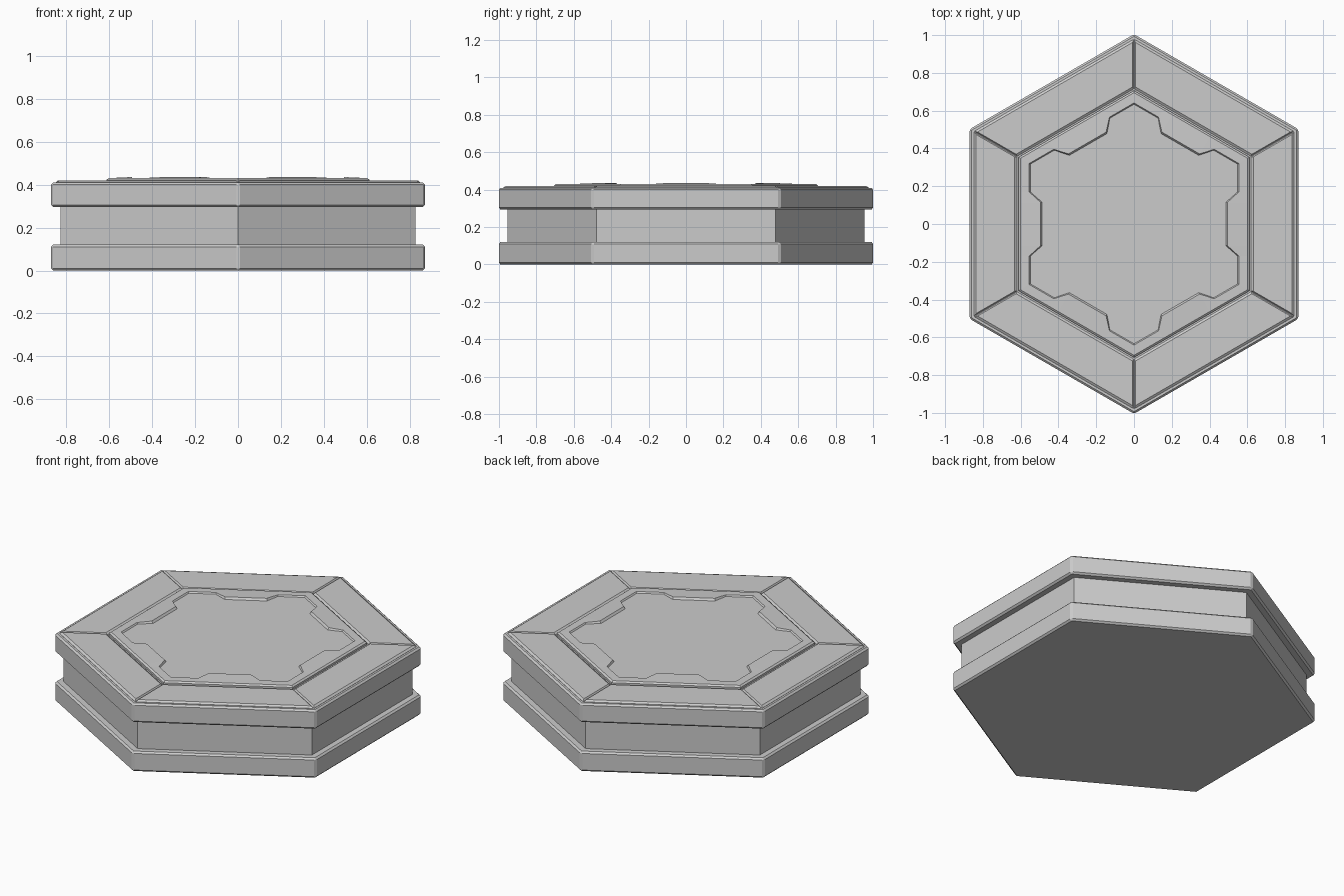
import bpy
import bmesh
import math
from mathutils import Matrix

cube = bpy.data.objects.get("Cube")
if cube:
    bpy.data.objects.remove(cube, do_unlink=True)

TAN = math.tan(math.pi / 6)
COS = math.cos(math.pi / 6)

grey = bpy.data.materials.new("plain_grey")
grey.use_nodes = True
grey.diffuse_color = (0.6, 0.6, 0.6, 1)
grey.node_tree.nodes["Principled BSDF"].inputs["Base Color"].default_value = (0.6, 0.6, 0.6, 1)


def loft(name, rings, cap_start=True, cap_end=True):
    """Skin a stack of equal-length closed rings, bottom first."""
    bm = bmesh.new()
    loops = [[bm.verts.new(p) for p in ring] for ring in rings]
    for low, high in zip(loops, loops[1:]):
        n = len(low)
        for i in range(n):
            j = (i + 1) % n
            bm.faces.new((low[i], low[j], high[j], high[i]))
    if cap_start:
        bm.faces.new(loops[0][::-1])
    if cap_end:
        bm.faces.new(loops[-1])
    bmesh.ops.recalc_face_normals(bm, faces=bm.faces)
    mesh = bpy.data.meshes.new(name)
    bm.to_mesh(mesh)
    bm.free()
    mesh.materials.append(grey)
    obj = bpy.data.objects.new(name, mesh)
    bpy.context.collection.objects.link(obj)
    return obj


def six_sides(side):
    """Repeat the points of one side, which faces +x, around the hexagon."""
    ring = []
    for k in range(6):
        turn = Matrix.Rotation(k * math.pi / 3, 3, "Z")
        ring += [(turn @ p.to_3d()) if hasattr(p, "to_3d") else tuple(turn @ Vec(p)) for p in side]
    return ring


def Vec(p):
    from mathutils import Vector
    return Vector(p)


def hexagon(apothem, z):
    return six_sides([(apothem, -apothem * TAN, z)])


def slab(name, apothem, bottom, top, bevel=0):
    obj = loft(name, [hexagon(apothem, bottom), hexagon(apothem, top)])
    if bevel:
        mod = obj.modifiers.new("Chamfer", "BEVEL")
        mod.width = bevel
        mod.segments = 1
    return obj


# Body: two chamfered slabs around a narrower waist
slab("lower_slab", 0.87, 0, 0.12, 0.01)
slab("waist", 0.827, 0.11, 0.305)
slab("upper_slab", 0.87, 0.295, 0.41, 0.01)


# Six raised border panels with sloped edges and mitred gaps
def trapezoid(inner, outer, gap, z):
    a = inner * TAN - gap / COS
    b = outer * TAN - gap / COS
    return [(inner, -a, z), (outer, -b, z), (outer, b, z), (inner, a, z)]


for k in range(6):
    panel = loft(f"border_panel_{k + 1}", [
        trapezoid(0.62, 0.848, 0.002, 0.405),
        trapezoid(0.62, 0.848, 0.002, 0.411),
        trapezoid(0.632, 0.836, 0.008, 0.42)])
    panel.rotation_euler.z = k * math.pi / 3


# Centre frame: hexagonal outside, tabbed inside, around a sunken floor
def frame_ring(apothem, z, tab_depth=0, tab_z=None, grow=0):
    tab_z = z if tab_z is None else tab_z
    x = apothem - tab_depth
    wide, narrow = 0.17 - grow, 0.115 + grow
    return six_sides([
        (apothem, -apothem * TAN, z),
        (apothem, -wide, z), (x, -narrow, tab_z),
        (x, narrow, tab_z), (apothem, wide, z)])


loft("centre_frame", [
    frame_ring(0.612, 0.405),
    frame_ring(0.612, 0.422),
    frame_ring(0.602, 0.43),
    frame_ring(0.555, 0.431, 0.06, 0.435),
    frame_ring(0.549, 0.423, 0.063)])
